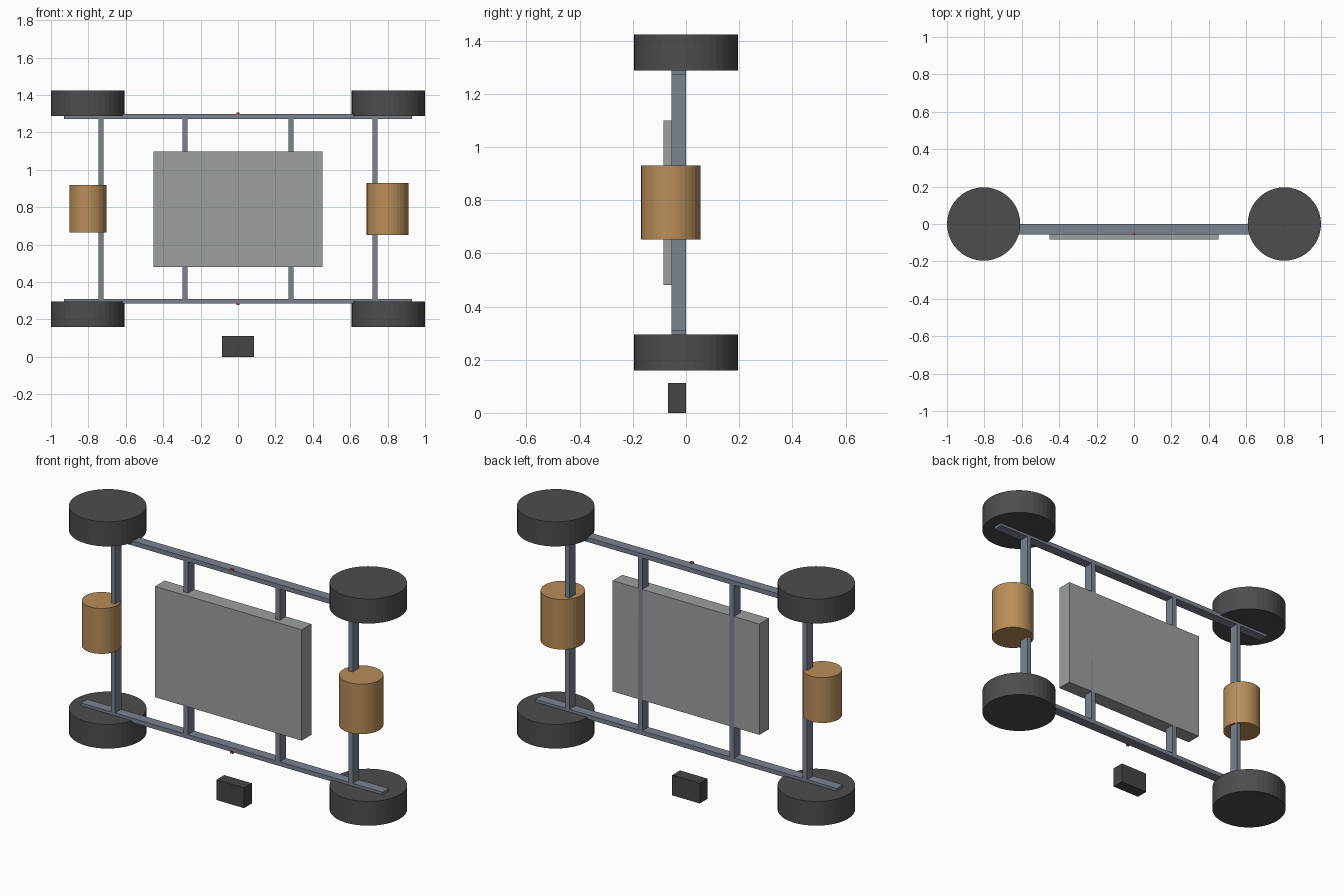
import bpy, bmesh
from mathutils import Matrix

if "Cube" in bpy.data.objects:
    bpy.data.objects.remove(bpy.data.objects["Cube"])


def material(name, rgb):
    m = bpy.data.materials.new(name)
    m.diffuse_color = (*rgb, 1)
    m.use_nodes = True
    m.node_tree.nodes["Principled BSDF"].inputs["Base Color"].default_value = m.diffuse_color
    return m


STEEL = material("steel", (0.20, 0.23, 0.28))
RUBBER = material("dark_rubber", (0.075, 0.075, 0.08))
COPPER = material("copper", (0.48, 0.27, 0.10))
PANEL = material("panel_grey", (0.33, 0.35, 0.355))
BLACK = material("black", (0.06, 0.06, 0.065))
RED = material("red", (0.5, 0.05, 0.05))


def finish(bm, name, mat):
    me = bpy.data.meshes.new(name)
    bm.to_mesh(me)
    bm.free()
    me.materials.append(mat)
    ob = bpy.data.objects.new(name, me)
    bpy.context.collection.objects.link(ob)
    return ob


def box(name, x, y, z, mat):
    # x, y, z are (min, max) pairs
    bm = bmesh.new()
    size = [b - a for a, b in (x, y, z)]
    mid = [(a + b) / 2 for a, b in (x, y, z)]
    bmesh.ops.create_cube(bm, size=1, matrix=Matrix.Translation(mid) @ Matrix.Diagonal((*size, 1)))
    return finish(bm, name, mat)


def drum(name, x, y, z, r, mat, sides=40):
    # upright cylinder, z is a (min, max) pair
    bm = bmesh.new()
    bmesh.ops.create_cone(bm, cap_ends=True, segments=sides, radius1=r, radius2=r,
                          depth=z[1] - z[0],
                          matrix=Matrix.Translation((x, y, (z[0] + z[1]) / 2)))
    return finish(bm, name, mat)


FRAME_Y = (-0.055, 0.0)

# Horizontal rails
box("lower_rail", (-0.93, 0.93), FRAME_Y, (0.286, 0.310), STEEL)
box("upper_rail", (-0.93, 0.93), FRAME_Y, (1.273, 1.298), STEEL)

for side, s in (("left", -1), ("right", 1)):
    # Upright posts between the rails
    for kind, x in (("outer", 0.733), ("inner", 0.283)):
        box(f"{side}_{kind}_post", (s * x - 0.0135, s * x + 0.0135), FRAME_Y, (0.310, 1.273), STEEL)
    # Wheels lying flat at the four corners
    drum(f"{side}_lower_wheel", s * 0.804, 0, (0.160, 0.295), 0.196, RUBBER)
    drum(f"{side}_upper_wheel", s * 0.804, 0, (1.287, 1.424), 0.196, RUBBER)

# Motor drums, the right one slightly larger
drum("left_motor", -0.802, -0.057, (0.665, 0.918), 0.099, COPPER)
drum("right_motor", 0.800, -0.057, (0.652, 0.931), 0.112, COPPER)

# Central panel, flush with the back of the frame
box("centre_panel", (-0.453, 0.452), (-0.084, 0.0), (0.481, 1.099), PANEL)

# Small control box below the frame
box("control_box", (-0.085, 0.085), (-0.068, 0.0), (0.0, 0.113), BLACK)

# Tiny markers on the outer edges of the rails
box("lower_marker", (-0.009, 0.009), (-0.058, -0.048), (0.278, 0.290), RED)
box("upper_marker", (-0.009, 0.009), (-0.058, -0.048), (1.294, 1.306), RED)
